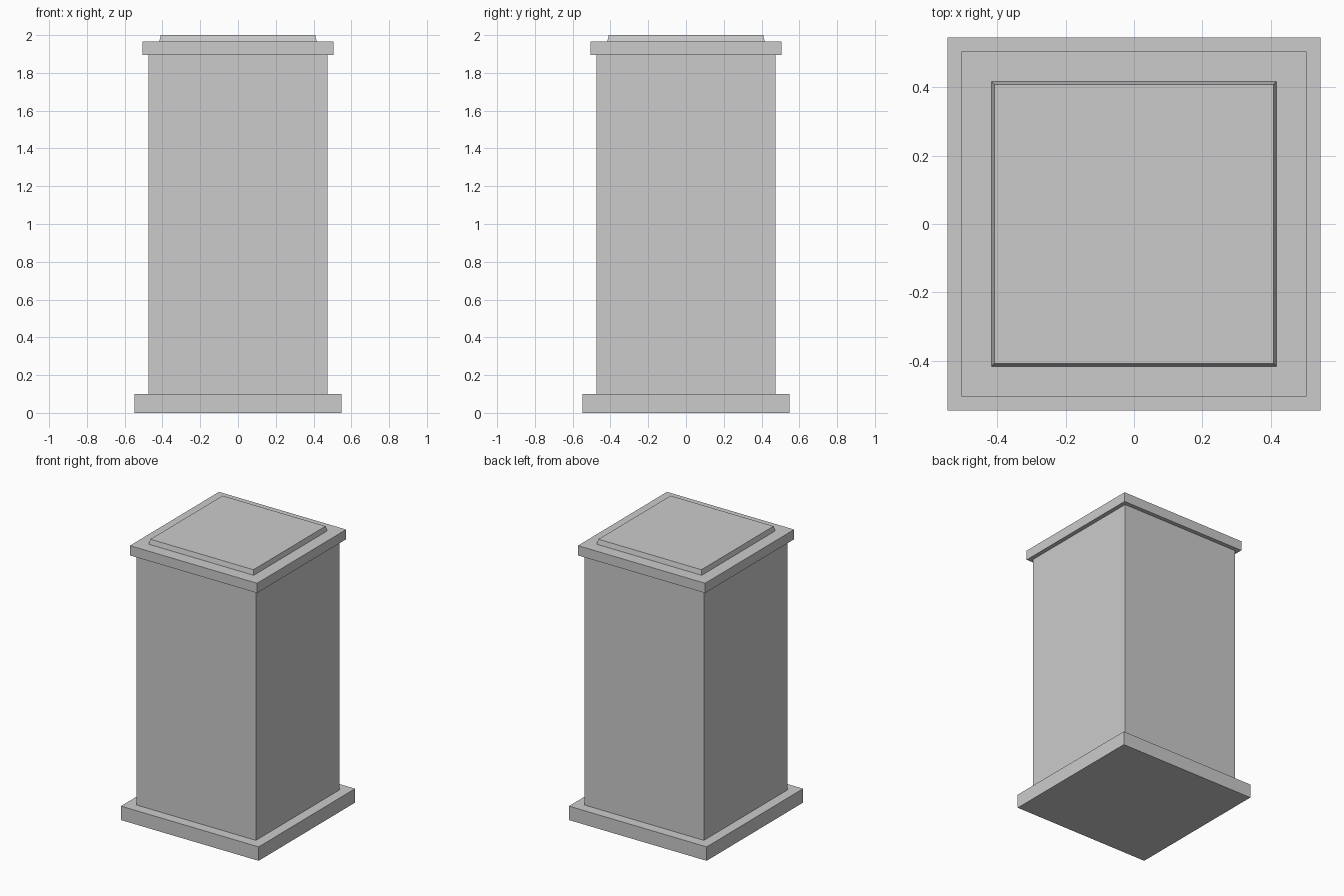
import bpy
import bmesh

cube = bpy.data.objects.get("Cube")
if cube:
    bpy.data.objects.remove(cube, do_unlink=True)

# Single stone material
stone = bpy.data.materials.new("grey_stone")
stone.use_nodes = True
colour = (0.6, 0.6, 0.6, 1.0)
stone.diffuse_color = colour
stone.node_tree.nodes["Principled BSDF"].inputs["Base Color"].default_value = colour


def square_block(name, z_low, z_high, half_low, half_high=None):
    """Square block between two heights, optionally tapered towards the top."""
    half_high = half_high or half_low
    bm = bmesh.new()
    bmesh.ops.create_cube(bm, size=2)
    for v in bm.verts:
        top = v.co.z > 0
        half = half_high if top else half_low
        v.co.x *= half
        v.co.y *= half
        v.co.z = z_high if top else z_low
    mesh = bpy.data.meshes.new(name)
    bm.to_mesh(mesh)
    bm.free()
    mesh.materials.append(stone)
    obj = bpy.data.objects.new(name, mesh)
    bpy.context.collection.objects.link(obj)
    return obj


# Pedestal, stacked from the ground up
square_block("base_plinth", 0.0, 0.1, 0.547)
square_block("pillar_shaft", 0.1, 1.895, 0.475)
square_block("cap_slab", 1.895, 1.965, 0.505)
square_block("raised_top_panel", 1.965, 2.0, 0.417, 0.409)
